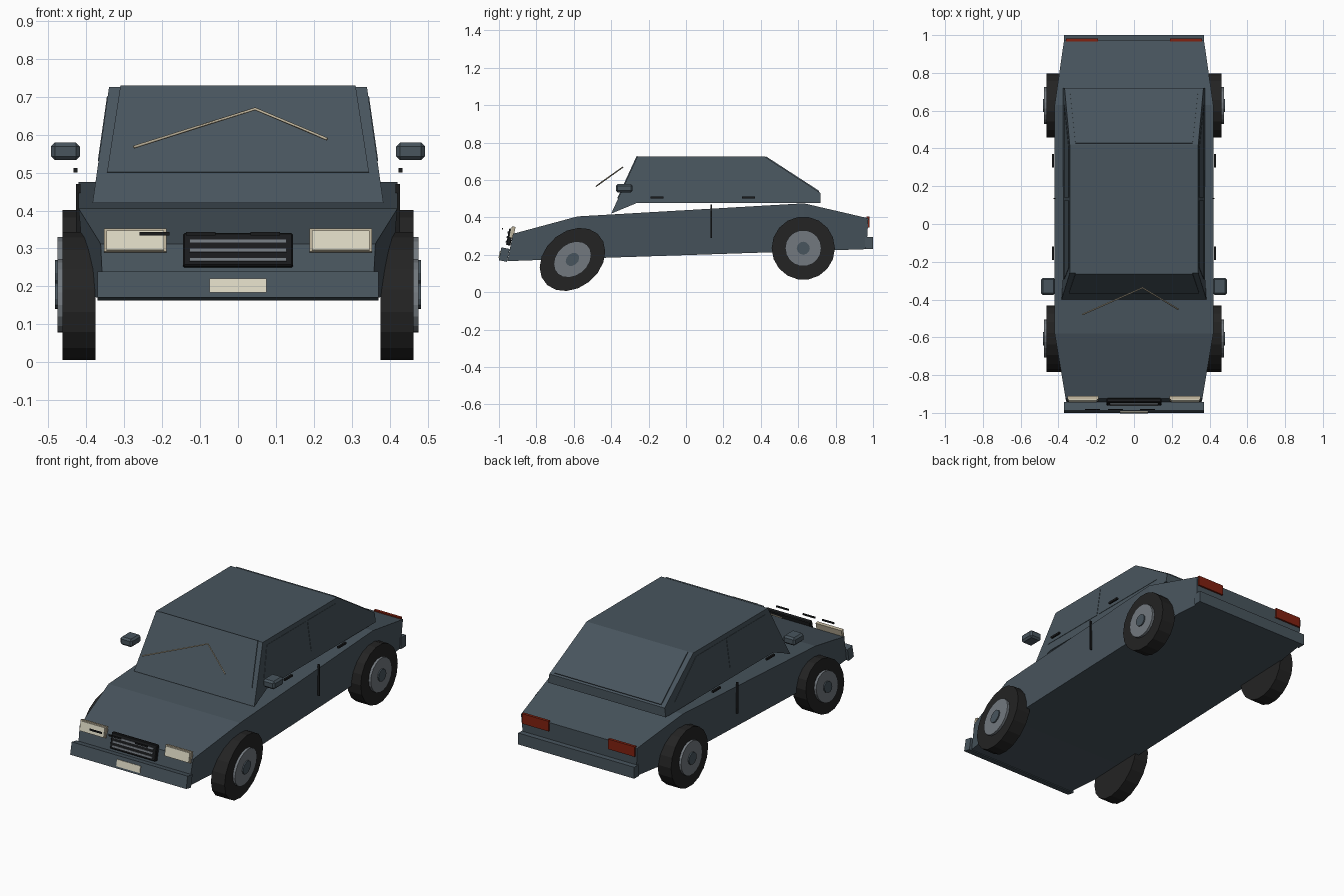
import bpy, bmesh, math
from mathutils import Matrix, Vector

cube = bpy.data.objects.get("Cube")
if cube:
    bpy.data.objects.remove(cube, do_unlink=True)


def material(name, rgb):
    m = bpy.data.materials.new(name)
    m.use_nodes = True
    col = (*rgb, 1)
    m.diffuse_color = col
    m.node_tree.nodes["Principled BSDF"].inputs["Base Color"].default_value = col
    return m


PAINT = material("slate_paint", (0.065, 0.09, 0.11))
TYRE = material("tyre_black", (0.017, 0.017, 0.017))
TRIM = material("dark_trim", (0.01, 0.011, 0.012))
METAL = material("wheel_grey", (0.17, 0.19, 0.21))
CREAM = material("cream_lamp", (0.72, 0.69, 0.55))
TAN = material("tan_wiper", (0.5, 0.44, 0.32))
RED = material("tail_red", (0.22, 0.015, 0.005))


def finish(name, bm, mat):
    bmesh.ops.recalc_face_normals(bm, faces=bm.faces)
    me = bpy.data.meshes.new(name)
    bm.to_mesh(me)
    bm.free()
    me.materials.append(mat)
    ob = bpy.data.objects.new(name, me)
    bpy.context.collection.objects.link(ob)
    return ob


def box(name, centre, size, mat, tilt=0, bevel=0):
    bm = bmesh.new()
    m = Matrix.Translation(centre) @ Matrix.Rotation(tilt, 4, 'X') @ Matrix.Diagonal((*size, 1))
    bmesh.ops.create_cube(bm, size=1, matrix=m)
    if bevel:
        bmesh.ops.bevel(bm, geom=bm.edges[:], offset=bevel, segments=1, affect='EDGES')
    return finish(name, bm, mat)


def plate(name, corners, mat, thick=0.005):
    """Thin slab standing on a flat quad, raised along its normal."""
    pts = [Vector(c) for c in corners]
    n = (pts[1] - pts[0]).cross(pts[2] - pts[0]).normalized() * thick
    bm = bmesh.new()
    low = [bm.verts.new(p - n * 0.2) for p in pts]
    high = [bm.verts.new(p + n) for p in pts]
    bm.faces.new(low)
    bm.faces.new(high)
    for i in range(4):
        j = (i + 1) % 4
        bm.faces.new((low[i], low[j], high[j], high[i]))
    return finish(name, bm, mat)


def disc(name, centre, x0, x1, radius, skew, mat, sides=18):
    """Prism across x; skew leans the round outline forward."""
    cx, cy, cz = centre
    bm = bmesh.new()
    rings = []
    for x in (x0, x1):
        ring = []
        for i in range(sides):
            a = 2 * math.pi * i / sides
            c, s = math.cos(a), math.sin(a)
            y = radius * c * (1 + 0.15 * skew)
            z = radius * (skew * c + math.sqrt(1 - skew * skew) * s)
            ring.append(bm.verts.new((x, cy + y, cz + z)))
        rings.append(ring)
        bm.faces.new(ring)
    for i in range(sides):
        j = (i + 1) % sides
        bm.faces.new((rings[0][i], rings[0][j], rings[1][j], rings[1][i]))
    return finish(name, bm, mat)


# Lower body: stations of bottom y, top y, bottom z, top z, bottom half width, top half width
bm = bmesh.new()
prev = None
for yb, yt, zb, zt, wb, wt in ((-0.955, -0.925, 0.166, 0.312, 0.355, 0.362),
                               (-0.58, -0.58, 0.179, 0.405, 0.40, 0.42),
                               (0.63, 0.63, 0.219, 0.475, 0.40, 0.42),
                               (0.965, 0.975, 0.23, 0.395, 0.36, 0.37)):
    ring = [bm.verts.new(p) for p in ((-wb, yb, zb), (wb, yb, zb), (wt, yt, zt), (-wt, yt, zt))]
    if prev:
        for i in range(4):
            j = (i + 1) % 4
            bm.faces.new((prev[i], prev[j], ring[j], ring[i]))
    else:
        bm.faces.new(ring)
    prev = ring
bm.faces.new(prev)
finish("lower_body", bm, PAINT)


# Cabin: side outline that leans inward with height
def lean(z):
    return 0.34 + 0.142 * (0.725 - z)


outline = ((-0.40, 0.42), (-0.26, 0.725), (0.42, 0.725), (0.72, 0.53), (0.72, 0.478), (-0.26, 0.478))
bm = bmesh.new()
sides = []
for s in (-1, 1):
    vs = [bm.verts.new((s * lean(z), y, z)) for y, z in outline]
    bm.faces.new((vs[0], vs[1], vs[5]))
    bm.faces.new(vs[1:])
    sides.append(vs)
for i in range(6):
    j = (i + 1) % 6
    bm.faces.new((sides[0][i], sides[0][j], sides[1][j], sides[1][i]))
finish("cabin", bm, PAINT)

# Glazing panels
plate("windscreen", ((-0.345, -0.363, 0.5), (0.345, -0.363, 0.5),
                     (0.31, -0.259, 0.727), (-0.31, -0.259, 0.727)), PAINT)
plate("rear_window", ((0.34, 0.71, 0.537), (-0.34, 0.71, 0.537),
                      (-0.31, 0.425, 0.722), (0.31, 0.425, 0.722)), PAINT)
for s, side in ((1, "left"), (-1, "right")):
    for part, quad in (("front", ((-0.29, 0.53), (0.125, 0.53), (0.125, 0.7), (-0.23, 0.7))),
                       ("rear", ((0.14, 0.53), (0.63, 0.53), (0.40, 0.7), (0.14, 0.7)))):
        pts = [(s * lean(z), y, z) for y, z in quad]
        plate(f"{side}_{part}_window", pts if s > 0 else pts[::-1], PAINT, 0.002)

# Bumpers and number plate
box("front_bumper", (0, -0.972, 0.201), (0.74, 0.045, 0.07), PAINT, -0.2)
box("rear_bumper", (0, 0.978, 0.263), (0.74, 0.044, 0.066), PAINT)
box("number_plate", (0, -0.995, 0.202), (0.15, 0.008, 0.038), CREAM, -0.2)

# Grille with bars
box("grille", (0, -0.942, 0.295), (0.29, 0.024, 0.09), TRIM, -0.2, 0.004)
for i in range(3):
    z = 0.271 + 0.024 * i
    box(f"grille_bar_{i + 1}", (0, -0.955 + 0.2 * (z - 0.295), z), (0.255, 0.008, 0.01), METAL, -0.2)

# Small dark strips above the grille
for i, x in enumerate((-0.22, -0.098, 0.072)):
    box(f"nose_strip_{i + 1}", (x, -0.982, 0.339), (0.078, 0.006, 0.009), TRIM)

# Paired parts
for s, side in ((1, "left"), (-1, "right")):
    box(f"{side}_headlight_frame", (s * 0.271, -0.926, 0.32), (0.164, 0.018, 0.062), TAN, -0.2)
    box(f"{side}_headlight", (s * 0.271, -0.932, 0.32), (0.152, 0.018, 0.052), CREAM, -0.2)
    box(f"{side}_tail_light", (s * 0.275, 0.974, 0.375), (0.17, 0.016, 0.058), RED)
    box(f"{side}_mirror", (s * 0.455, -0.33, 0.556), (0.076, 0.09, 0.046), PAINT, 0, 0.01)
    box(f"{side}_door_seam", (s * 0.421, 0.135, 0.38), (0.012, 0.006, 0.18), TRIM)
    for part, y in (("front", -0.155), ("rear", 0.335)):
        box(f"{side}_{part}_handle", (s * 0.428, y, 0.506), (0.011, 0.07, 0.011), TRIM)
    for part, centre, skew in (("front", (0, -0.607, 0.175), 0.25), ("rear", (0, 0.627, 0.235), 0)):
        disc(f"{side}_{part}_tyre", centre, s * 0.375, s * 0.462, 0.169, skew, TYRE)
        disc(f"{side}_{part}_rim", centre, s * 0.45, s * 0.476, 0.097, skew, METAL)
        disc(f"{side}_{part}_hub_cap", centre, s * 0.46, s * 0.483, 0.035, skew, PAINT, 12)

# Bent wiper arm
curve = bpy.data.curves.new("wiper", 'CURVE')
curve.dimensions = '3D'
curve.bevel_depth = 0.004
curve.bevel_resolution = 0
curve.use_fill_caps = True
spline = curve.splines.new('POLY')
spline.points.add(2)
for pt, co in zip(spline.points, ((-0.275, -0.48, 0.567), (0.045, -0.338, 0.668), (0.235, -0.452, 0.588))):
    pt.co = (*co, 1)
curve.materials.append(TAN)
bpy.context.collection.objects.link(bpy.data.objects.new("wiper", curve))
